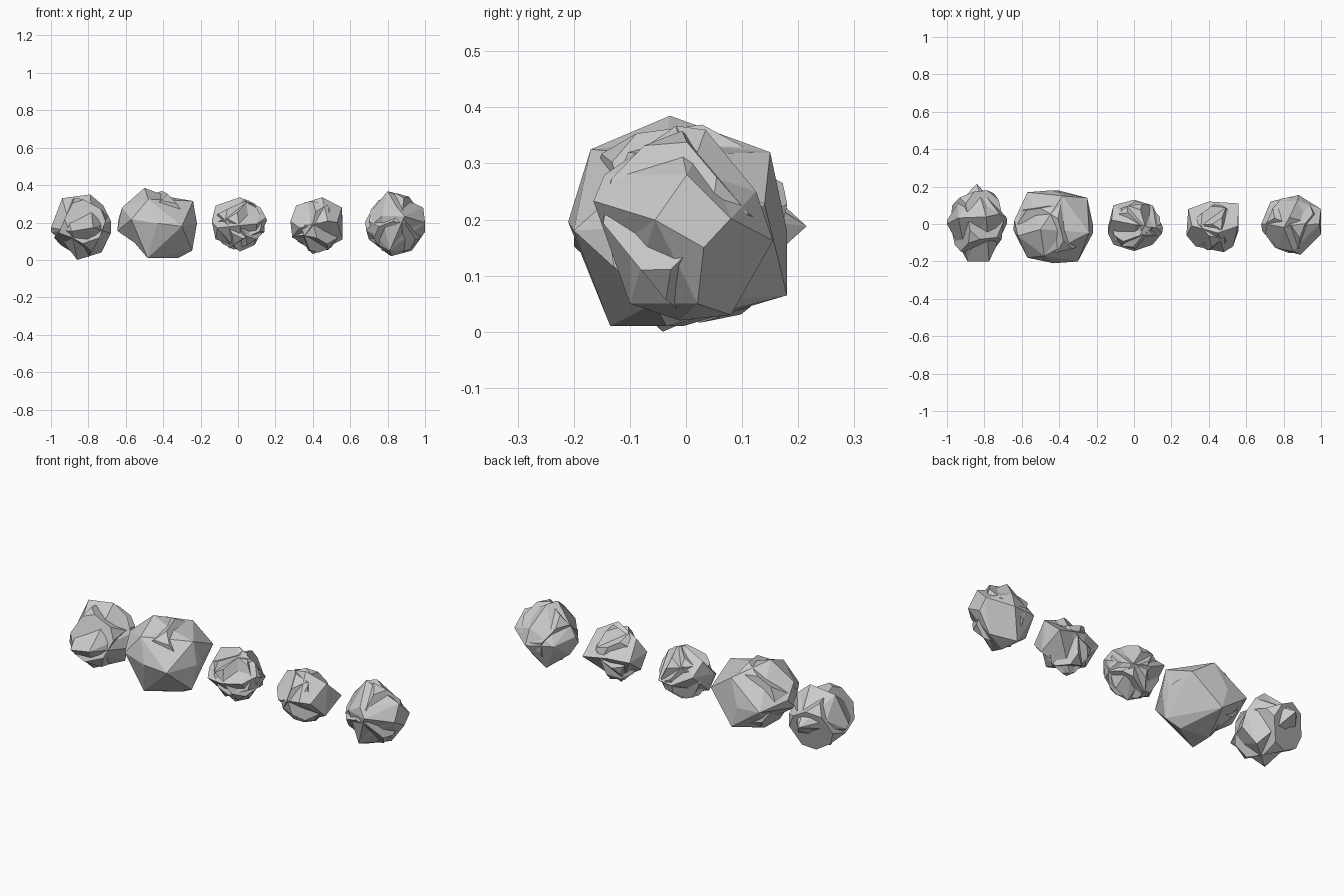
import bpy, bmesh, math, random
from mathutils import Vector, Euler

if "Cube" in bpy.data.objects:
    bpy.data.objects.remove(bpy.data.objects["Cube"])

random.seed(5)


def add_solid(bm, points):
    """Add one flat-faced convex lump around the points."""
    part = bmesh.new()
    for p in points:
        part.verts.new(p)
    hull = bmesh.ops.convex_hull(part, input=part.verts[:])
    unused = {g for g in hull["geom_interior"] + hull["geom_unused"]
              if isinstance(g, bmesh.types.BMVert)}
    bmesh.ops.delete(part, geom=list(unused), context='VERTS')
    # merge nearly flat triangles into broad facets
    bmesh.ops.dissolve_limit(part, angle_limit=math.radians(12),
                             verts=part.verts[:], edges=part.edges[:])
    bmesh.ops.recalc_face_normals(part, faces=part.faces[:])
    tmp = bpy.data.meshes.new("lump")
    part.to_mesh(tmp)
    part.free()
    bm.from_mesh(tmp)
    bpy.data.meshes.remove(tmp)


def block_points(center, radii):
    """Turned block with chopped corners, for broad wedges."""
    rot = Euler([random.uniform(0, math.tau) for _ in range(3)])
    pts = []
    for i in range(8):
        corner = Vector([1 if i >> k & 1 else -1 for k in range(3)])
        for k in range(3):
            d = corner.copy()
            d[k] *= random.uniform(0.3, 0.6)
            d = d.normalized() * 0.95
            d.rotate(rot)
            pts.append(center + d * radii)
    return pts


def rock(name, front, top, side=(), blocks=1):
    xs = [p[0] for p in front]
    ys = [p[1] for p in top]
    zs = [p[1] for p in front]
    lo = Vector((min(xs), min(ys), min(zs)))
    hi = Vector((max(xs), max(ys), max(zs)))
    c, r = (lo + hi) / 2, (hi - lo) / 2
    wob = lambda i: c[i] + random.uniform(-0.25, 0.25) * r[i]
    # boulder made from its outlines, as interlocking shards
    pts = [Vector((x, wob(1), z)) for x, z in front]
    pts += [Vector((x, y, wob(2))) for x, y in top]
    pts += [Vector((wob(0), y, z)) for y, z in side]
    bm = bmesh.new()
    for k in range(3):
        add_solid(bm, [p.lerp(c, 0.15) if (p - c).normalized().dot(
            Vector([math.cos(k * 2.1), math.sin(k * 2.1), 0.6 * (k - 1)])) > 0.1
            else p for p in pts])
    # crags: turned blocks breaking through the boulder
    for _ in range(blocks):
        add_solid(bm, block_points(c, r))
    me = bpy.data.meshes.new(name)
    bm.to_mesh(me)
    bm.free()
    ob = bpy.data.objects.new(name, me)
    bpy.context.collection.objects.link(ob)
    return ob


# front outline is (x, z), top outline is (x, y), side outline is (y, z)
rock("tall_rock",
     [(-1, .15), (-.94, .33), (-.79, .35), (-.72, .29), (-.68, .21), (-.73, .04), (-.86, 0)],
     [(-1, 0), (-.94, .11), (-.84, .215), (-.755, .11), (-.68, 0), (-.775, -.2), (-.89, -.2)])
rock("large_rock",
     [(-.645, .155), (-.5, .385), (-.24, .315), (-.22, .19), (-.245, .05), (-.32, .01), (-.48, .01), (-.62, .28)],
     [(-.64, .02), (-.57, .17), (-.44, .18), (-.25, .14), (-.22, 0), (-.3, -.2), (-.43, -.21), (-.57, -.18)],
     [(-.17, .325), (.15, .32), (-.135, .01), (.18, .065)])
rock("small_rock",
     [(-.14, .21), (-.12, .29), (.01, .335), (.12, .28), (.155, .21), (.09, .08), (.01, .045), (-.12, .11)],
     [(-.14, -.05), (-.11, .1), (0, .13), (.1, .1), (.15, -.05), (.1, -.11), (0, -.145), (-.11, -.11)],
     blocks=2)
rock("round_rock",
     [(.285, .18), (.31, .29), (.45, .335), (.555, .28), (.56, .11), (.4, .03), (.29, .12)],
     [(.28, -.06), (.29, .08), (.4, .12), (.56, .11), (.56, .02), (.53, -.12), (.48, -.15), (.33, -.12)],
     blocks=2)
rock("end_rock",
     [(.685, .16), (.71, .26), (.8, .367), (.99, .28), (1, .15), (.93, .05), (.82, .02), (.7, .11)],
     [(.68, 0), (.73, .12), (.88, .155), (1, .08), (1, -.055), (.89, -.165), (.77, -.13)],
     [(-.145, .28), (.035, .36), (.125, .25), (.08, .03), (-.1, .05)])
